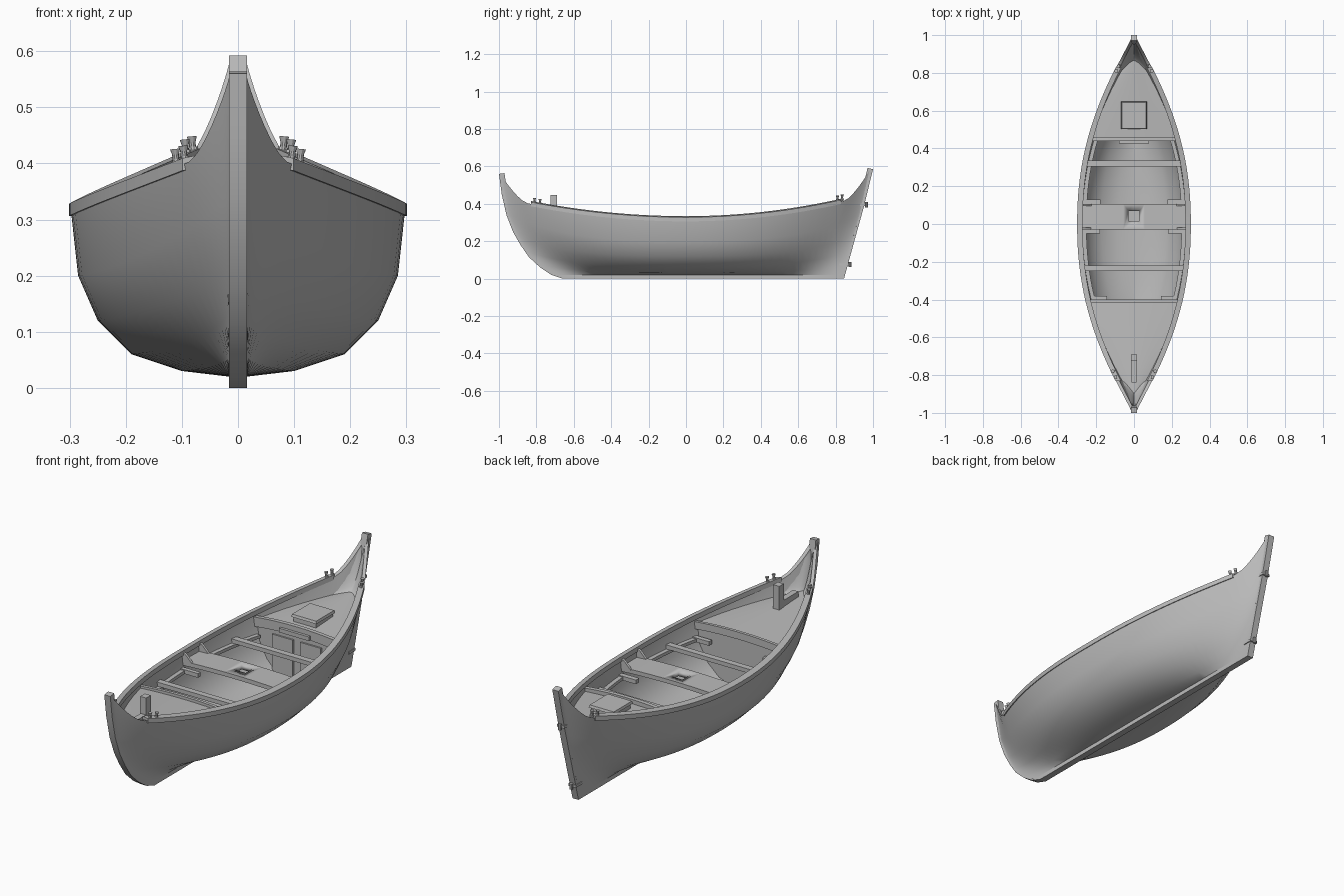
import bpy, bmesh, math
from mathutils import Vector, Matrix

if "Cube" in bpy.data.objects:
    bpy.data.objects.remove(bpy.data.objects["Cube"])

GREY = (0.5, 0.5, 0.5, 1)
paint = bpy.data.materials.new("grey_paint")
paint.use_nodes = True
paint.diffuse_color = GREY
paint.node_tree.nodes["Principled BSDF"].inputs["Base Color"].default_value = GREY

# Stem, keel and sternpost profile as (y, z)
BOW = [(-1, .56), (-.985, .45), (-.96, .34), (-.925, .25), (-.885, .18),
       (-.84, .115), (-.78, .06), (-.72, .02), (-.66, 0)]
STERN = [(.845, 0), (.9, .2), (.95, .38), (1, .585)]
# Hull rows: half beam, height amidships, height at the ends, fineness
ROWS = [(.016, .02, .02, 1), (.10, .03, .07, 2.2), (.19, .06, .14, 1.7),
        (.25, .12, .22, 1.35), (.285, .2, .34, 1.15), (.298, .318, .555, 1.1)]
SKIN = .018


def finish(name, bm):
    bmesh.ops.recalc_face_normals(bm, faces=bm.faces)
    mesh = bpy.data.meshes.new(name)
    bm.to_mesh(mesh)
    bm.free()
    mesh.materials.append(paint)
    mesh.shade_smooth()
    mesh.set_sharp_from_angle(angle=math.radians(32))
    ob = bpy.data.objects.new(name, mesh)
    bpy.context.collection.objects.link(ob)
    return ob


def loft(name, sections, closed=True):
    """Skin equal-length sections; closed ones become capped tubes."""
    bm = bmesh.new()
    rings = [[bm.verts.new(p) for p in s] for s in sections]
    n = len(rings[0])
    for a, b in zip(rings, rings[1:]):
        for j in range(n if closed else n - 1):
            k = (j + 1) % n
            bm.faces.new((a[j], a[k], b[k], b[j]))
    if closed:
        bm.faces.new(rings[0])
        bm.faces.new(rings[-1])
    return finish(name, bm)


def box(name, lo, hi, taper=1):
    cx, cy = (lo[0] + hi[0]) / 2, (lo[1] + hi[1]) / 2
    corners = [(lo[0], lo[1]), (hi[0], lo[1]), (hi[0], hi[1]), (lo[0], hi[1])]
    top = [(cx + (x - cx) * taper, cy + (y - cy) * taper, hi[2]) for x, y in corners]
    return loft(name, [[(x, y, lo[2]) for x, y in corners], top])


def rod(name, start, end, r0, r1):
    start, end = Vector(start), Vector(end)
    d = end - start
    turn = d.to_track_quat('Z', 'Y').to_matrix().to_4x4()
    bm = bmesh.new()
    bmesh.ops.create_cone(bm, cap_ends=True, segments=10, radius1=r0, radius2=r1, depth=d.length,
                          matrix=Matrix.Translation((start + end) / 2) @ turn)
    return finish(name, bm)


def profile_y(z, pts):
    pts = sorted(pts, key=lambda p: p[1])
    for (y0, z0), (y1, z1) in zip(pts, pts[1:]):
        if z <= z1:
            return y0 + (y1 - y0) * (z - z0) / (z1 - z0)
    return pts[-1][0]


def end_y(k, side):
    return profile_y(ROWS[k][2], BOW if side < 0 else STERN) - side * .012


def hull_point(k, y):
    """Half beam and height of hull row k at station y."""
    side = -1 if y < 0 else 1
    beam, z, z_end, fine = ROWS[k]
    t = min(1, y / end_y(k, side))
    x = .016 + (beam - .016) * (1 - t ** 2.2) ** fine
    if k < len(ROWS) - 1:
        return x, z + (z_end - z) * t ** 3
    rise, swoop = (.115, .12) if side < 0 else (.13, .13)
    return x, z + rise * t * t + swoop * max(0, (t - .86) / .14) ** 1.5


def half_width(y, z):
    pts = [hull_point(k, y) for k in range(len(ROWS))]
    for (x0, z0), (x1, z1) in zip(pts, pts[1:]):
        if z <= z1:
            f = max(0, (z - z0) / max(z1 - z0, 1e-4))
            return x0 + (x1 - x0) * f - SKIN * .6
    return pts[-1][0] - SKIN * .6


# Hull shell with an inner and an outer skin
sections = []
for i in range(53):
    u = math.sin(math.pi / 2 * (i / 26 - 1))
    outer, inner = [], []
    for k in range(len(ROWS)):
        y = u * abs(end_y(k, -1 if u < 0 else 1))
        x, z = hull_point(k, y)
        lift = SKIN * max(0, 1 - k / 4)
        outer.append((x, y, z))
        inner.append((max(x - SKIN, .003), y, z + lift))
    mirror = lambda pts: [(-x, y, z) for x, y, z in pts]
    sections.append(outer[::-1] + mirror(outer) + mirror(inner)[::-1] + inner)
loft("hull", sections)

# Stem, keel and sternpost as one bent bar
path = [Vector(p) for p in BOW + STERN]
sections = []
for i, p in enumerate(path):
    a = (p - path[i - 1]).normalized() if i else (path[1] - p).normalized()
    b = (path[i + 1] - p).normalized() if i < len(path) - 1 else a
    t = (a + b).normalized()
    q = p + Vector((-t.y, t.x)) * .03 / max(t.dot(a), .5)
    sections.append([(-.016, *p), (.016, *p), (.016, *q), (-.016, *q)])
loft("keel_and_stem", sections)

# Gunwale rails
for side in (-1, 1):
    sections = []
    for i in range(41):
        y = -.83 + 1.66 * i / 40
        x, z = hull_point(len(ROWS) - 1, y)
        sections.append([(side * (x + dx), y, z + dz) for dx, dz in
                         ((.003, -.012), (.003, .01), (-.026, .016), (-.026, -.008))])
    loft("gunwale_rail", sections)


def deck(name, y0, y1, z0, z1):
    sections = []
    for i in range(15):
        f = i / 14
        y, z = y0 + (y1 - y0) * f, z0 + (z1 - z0) * f
        w = half_width(y, z)
        upper = [(w * a / 4, y, z + .008 * (1 - (a / 4) ** 2)) for a in range(-4, 5)]
        sections.append(upper + [(x, y, h - .015) for x, y, h in reversed(upper)])
    loft(name, sections)


def beam(name, y0, y1, z0, z1, camber=0.0):
    sections = []
    for i in range(-5, 6):
        a = i / 5
        sections.append([(a * half_width(y, z), y, z + camber * (1 - a * a))
                         for y, z in ((y0, z0), (y1, z0), (y1, z1), (y0, z1))])
    return loft(name, sections)


def bulkhead(name, y0, y1, top):
    heights = [.04 + (top - .04) * i / 8 for i in range(9)]
    sections = []
    for y in (y0, y1):
        right = [(half_width(y, z), y, z) for z in heights]
        sections.append(right + [(-x, y, z) for x, y, z in reversed(right)])
    loft(name, sections)


def end_fill(name, side, tip, drop, power):
    """Hollow breast piece sweeping from the deck up to the end post."""
    sections = []
    for i in range(-8, 9):
        a = abs(i) / 8
        y0, y1 = side * (tip - drop * a ** power), side * (.975 - .14 * a)
        s = -1 if i < 0 else 1
        x0 = s * half_width(y0, .345) * a
        x1, z1 = hull_point(len(ROWS) - 1, y1)
        x1 = s * max(x1 - SKIN * .7, 0) * min(1, a * 3)
        strip = []
        for j in range(7):
            f = j / 6
            strip.append((x0 + (x1 - x0) * f, y0 + (y1 - y0) * f,
                          .335 + (z1 - .34) * f ** 1.6))
        sections.append(strip)
    loft(name, sections, closed=False)


# Decks, edge beams and bulkheads
deck("fore_deck", -.41, -.9, .31, .335)
deck("aft_deck", .45, .88, .315, .34)
end_fill("bow_breast_piece", -1, .89, .07, 1)
end_fill("stern_breast_piece", 1, .845, .05, 2)
beam("fore_deck_beam", -.415, -.4, .285, .32, .012)
beam("aft_deck_beam", .44, .46, .285, .33, .014)
bulkhead("fore_bulkhead", -.43, -.415, .305)
bulkhead("aft_bulkhead", .455, .47, .31)
for x in (-.075, .075):
    box("bulkhead_door", (x - .055, .447, .09), (x + .055, .456, .27))
box("aft_deck_step", (-.08, .427, .30), (.08, .442, .32))

# Thwarts; the middle one has a square mast hole
mast_thwart = beam("mast_thwart", -.03, .105, .262, .282, .008)
cutter = box("mast_hole_cutter", (-.03, .015, .2), (.03, .07, .4))
cutter.hide_render = True
cutter.hide_viewport = True
hole = mast_thwart.modifiers.new("mast_hole", 'BOOLEAN')
hole.operation = 'DIFFERENCE'
hole.object = cutter
hole.solver = 'EXACT'
beam("aft_thwart", .305, .335, .25, .27)
beam("fore_thwart", -.25, -.22, .25, .27)

# Side shelves and knees
for side in (-1, 1):
    for y0, y1 in ((-.405, -.03), (.105, .445)):
        sections = []
        for i in range(11):
            y = y0 + (y1 - y0) * i / 10
            w = half_width(y, .25)
            sections.append([(side * x, y, z) for x, z in
                             ((w, .235), (w, .25), (w - .028, .25), (w - .028, .235))])
        loft("side_shelf", sections)
    for y0, y1, reach in ((-.403, -.38, .09), (-.05, -.03, .1), (.105, .13, .1)):
        w = half_width(y0, .25)
        box("corner_knee", (min(side * w, side * (w - reach)), y0, .235),
            (max(side * w, side * (w - reach)), y1, .255))
    for y in (-.024, .1):
        w = half_width(y, .28)
        loft("hanging_knee", [[(side * x, v, z) for x, z in
                               ((w, .275), (w, .325), (w - .02, .32), (w - .06, .28))]
                              for v in (y - .006, y + .006)])

# Thole pins near both ends
for side in (-1, 1):
    for y in (-.81, -.78, .81, .835):
        x, z = hull_point(len(ROWS) - 1, y)
        x = side * (x - .012)
        rod("thole_pin", (x, y, z - .01), (x + side * .004, y, z + .034), .006, .006)
        rod("thole_pin_head", (x + side * .003, y, z + .026), (x + side * .004, y, z + .036), .006, .009)
        rod("thole_pin_collar", (x, y, z + .005), (x, y, z + .018), .01, .007)

# Mooring post, aft hatch and rudder fittings
box("mooring_post", (-.016, -.725, .32), (.016, -.69, .447))
box("mooring_block", (-.014, -.84, .32), (.014, -.725, .365))
box("hatch_coaming", (-.06, .51, .315), (.06, .64, .35))
box("hatch_lid", (-.068, .502, .35), (.068, .648, .362), .95)
for z in (.075, .395):
    y = profile_y(z, STERN)
    box("rudder_strap", (-.02, y - .045, z - .006), (.02, y + .006, z + .006))
    rod("rudder_pin", (0, y + .012, z - .014), (0, y + .012, z + .014), .008, .008)
